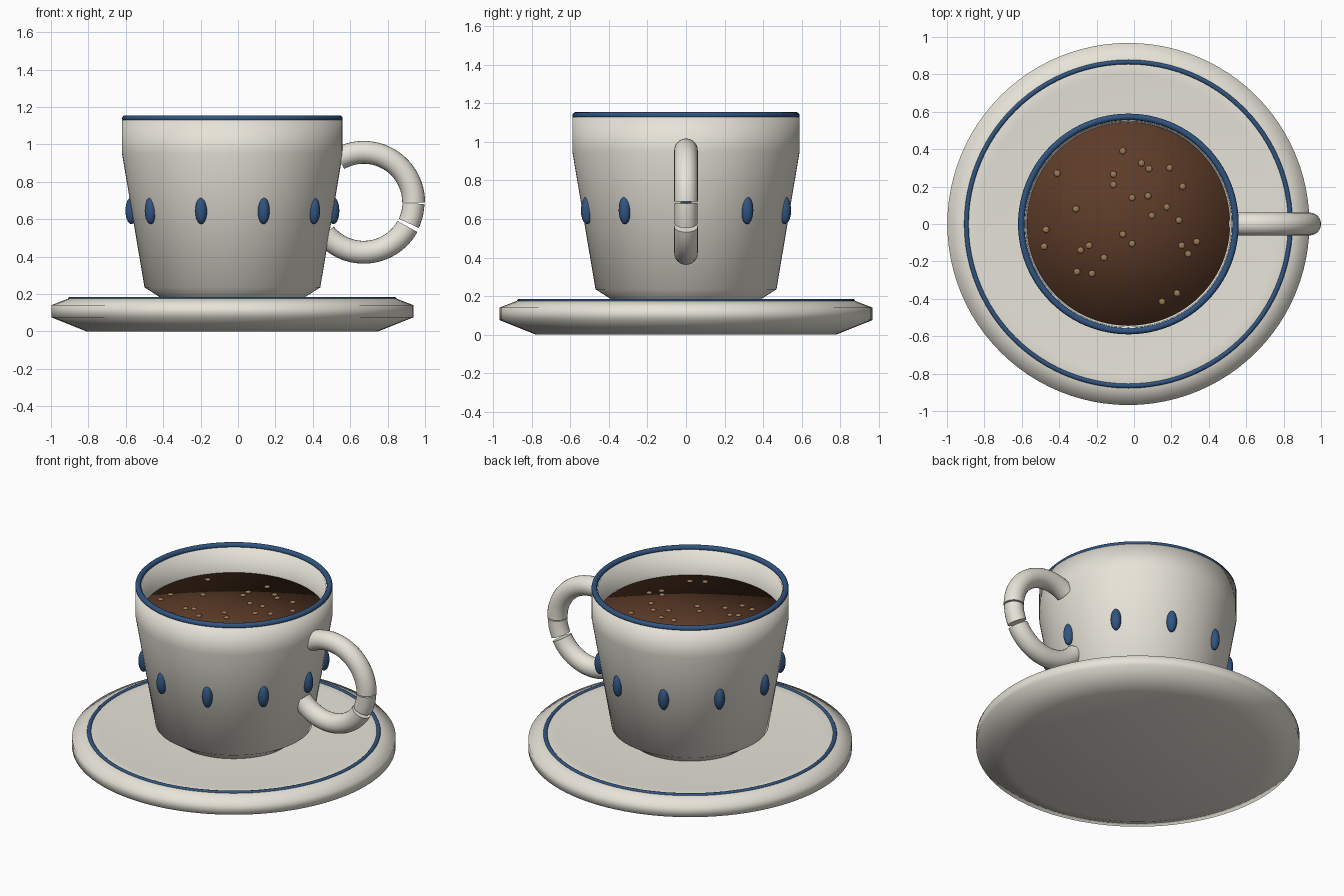
import bpy, bmesh, math
from mathutils import Matrix, Vector

if "Cube" in bpy.data.objects:
    bpy.data.objects.remove(bpy.data.objects["Cube"])

CX = -0.03  # axis of cup and saucer


def material(name, rgb):
    m = bpy.data.materials.new(name)
    m.diffuse_color = (*rgb, 1)
    m.use_nodes = True
    m.node_tree.nodes["Principled BSDF"].inputs["Base Color"].default_value = m.diffuse_color
    return m


CERAMIC = material("cream_ceramic", (0.80, 0.77, 0.69))
BLUE = material("blue_glaze", (0.03, 0.09, 0.22))
COFFEE = material("coffee_brown", (0.11, 0.045, 0.022))
FOAM = material("foam_tan", (0.32, 0.19, 0.09))


def finish(name, bm, mat):
    bmesh.ops.recalc_face_normals(bm, faces=bm.faces)
    me = bpy.data.meshes.new(name)
    bm.to_mesh(me)
    bm.free()
    me.materials.append(mat)
    for p in me.polygons:
        p.use_smooth = True
    ob = bpy.data.objects.new(name, me)
    bpy.context.collection.objects.link(ob)
    return ob


def lathe(name, profile, mat, steps=96):
    """Revolve (radius, z) points around the cup axis."""
    bm = bmesh.new()
    vs = [bm.verts.new((CX + r, 0, z)) for r, z in profile]
    es = [bm.edges.new(pair) for pair in zip(vs, vs[1:])]
    bmesh.ops.spin(bm, geom=vs + es, cent=(CX, 0, 0), axis=(0, 0, 1),
                   angle=math.tau, steps=steps)
    bmesh.ops.remove_doubles(bm, verts=bm.verts, dist=1e-5)
    return finish(name, bm, mat)


def ring(name, radius, z, tube, mat):
    pts = [(radius + tube * math.cos(i * math.tau / 12),
            z + tube * math.sin(i * math.tau / 12)) for i in range(13)]
    return lathe(name, pts, mat)


def tube(name, path, radius, mat, sides=24):
    """Capped round tube along a path in the xz plane: (point, outward direction)."""
    bm = bmesh.new()
    loops = []
    for p, out in path:
        loops.append([bm.verts.new(p + radius * (out * math.cos(a) + Vector((0, 1, 0)) * math.sin(a)))
                      for a in (i * math.tau / sides for i in range(sides))])
    for a, b in zip(loops, loops[1:]):
        for i in range(sides):
            j = (i + 1) % sides
            bm.faces.new((a[i], a[j], b[j], b[i]))
    bm.faces.new(loops[0])
    bm.faces.new(loops[-1])
    ob = finish(name, bm, mat)
    bpy.context.view_layer.objects.active = ob
    ob.select_set(True)
    bpy.ops.object.shade_smooth_by_angle(angle=math.radians(40))
    ob.select_set(False)
    return ob


def ellipsoids(name, centres, size, mat, seg=20):
    bm = bmesh.new()
    for c in centres:
        bmesh.ops.create_uvsphere(bm, u_segments=seg, v_segments=seg // 2, radius=1,
                                  matrix=Matrix.Translation(c) @ Matrix.Diagonal((*size, 1)))
    return finish(name, bm, mat)


# saucer and its painted line
lathe("saucer", [(0, 0), (0.78, 0), (0.968, 0.075), (0.968, 0.14),
                 (0.87, 0.178), (0.80, 0.172), (0.40, 0.165), (0, 0.165)], CERAMIC)
ring("saucer_line", 0.866, 0.172, 0.013, BLUE)

# cup: outside wall, lip, inside wall
lathe("cup", [(0, 0.155), (0.36, 0.155), (0.38, 0.178), (0.47, 0.235), (0.59, 0.95),
              (0.59, 1.13), (0.55, 1.13), (0.542, 0.95), (0.43, 0.27), (0, 0.25)], CERAMIC)
ring("rim_line", 0.573, 1.138, 0.017, BLUE)

# coffee and foam bubbles
lathe("coffee", [(0, 0.97), (0.543, 0.97), (0.537, 0.92), (0, 0.92)], COFFEE)
bubbles = [(-.06, .39), (.04, .325), (.08, .295), (.19, .3), (-.41, .27), (-.11, .265),
           (-.11, .21), (.26, .2), (-.01, .14), (.075, .15), (-.31, .08), (.175, .09),
           (.095, .045), (.24, .02), (-.47, -.03), (-.48, -.12), (-.06, -.055), (-.01, -.105),
           (-.24, -.115), (-.285, -.14), (-.16, -.18), (.255, -.115), (.335, -.095),
           (.29, -.16), (-.305, -.255), (-.225, -.265), (.23, -.37), (.15, -.415)]
ellipsoids("foam_bubbles", [(x, y, 0.972) for x, y in bubbles], (0.018, 0.018, 0.008), FOAM, 12)

# ten painted drops around the wall
ellipsoids("painted_drops",
           [(CX + 0.54 * math.cos(k * math.tau / 10), 0.54 * math.sin(k * math.tau / 10), 0.645)
            for k in range(10)], (0.032, 0.032, 0.072), BLUE)


# handle: upper arc, short middle piece, lower arc
def arc(start, end, n):
    path = []
    for i in range(n + 1):
        a = math.radians(start + (end - start) * i / n)
        out = Vector((math.cos(a), 0, math.sin(a)))
        path.append((Vector((0.672, 0, 0.69)) + out * 0.267, out))
    return path


tube("handle_upper", arc(120, 0, 28), 0.061, CERAMIC)
tube("handle_middle", arc(-1.5, -25, 2), 0.059, CERAMIC)
tube("handle_lower", arc(-29, -141, 26), 0.061, CERAMIC)
